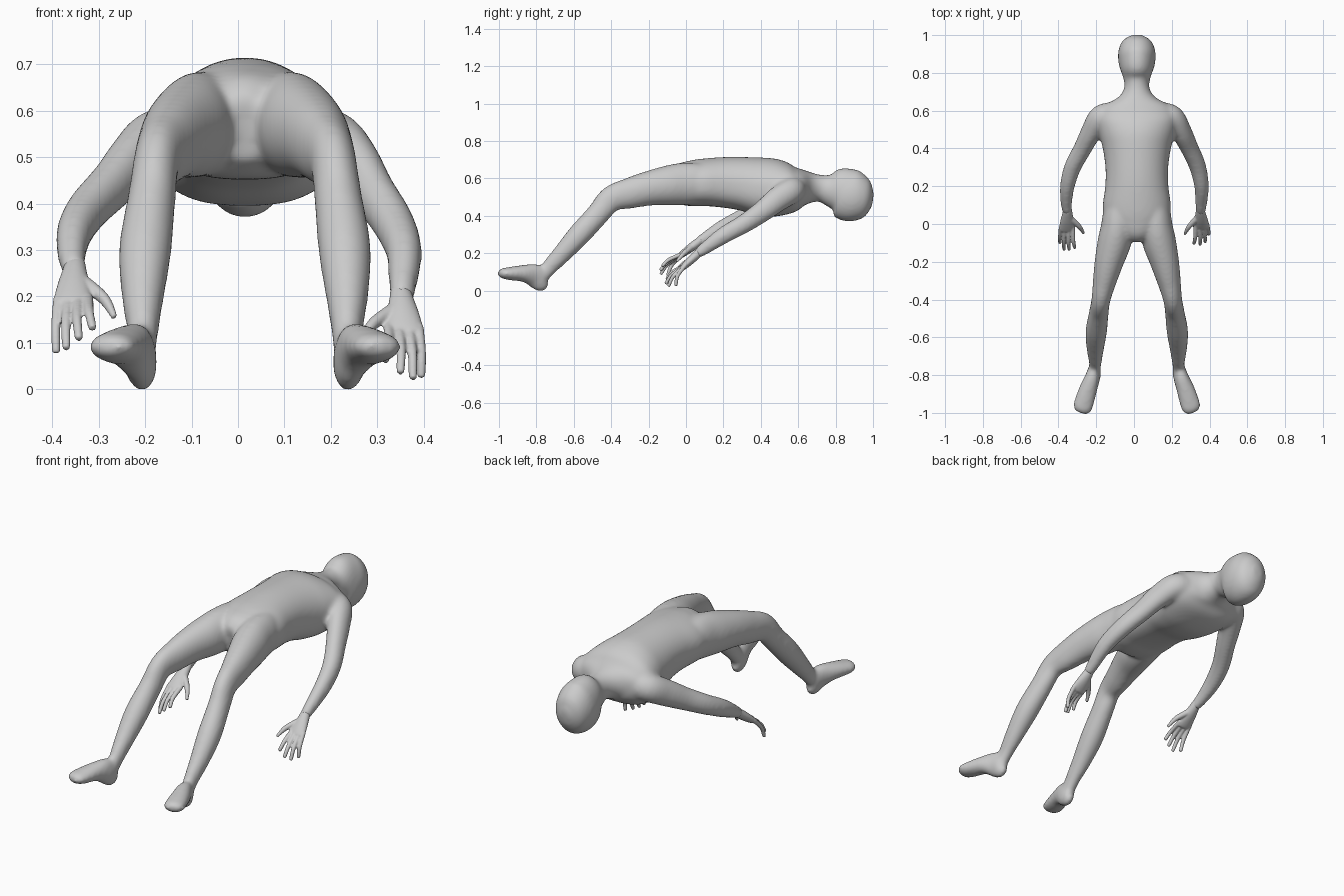
import bpy, bmesh, math
from mathutils import Vector

CX = 0.015  # body centre line


def spline(rows, steps=5):
    """Catmull-Rom through rows of (x, y, z, half_width, half_height)."""
    out = []
    for i in range(len(rows) - 1):
        p0, p1 = rows[max(i - 1, 0)], rows[i]
        p2, p3 = rows[i + 1], rows[min(i + 2, len(rows) - 1)]
        for k in range(steps):
            t = k / steps
            out.append([0.5 * (2 * b + (c - a) * t + (2 * a - 5 * b + 4 * c - d) * t * t
                               + (3 * b - a - 3 * c + d) * t ** 3)
                        for a, b, c, d in zip(p0, p1, p2, p3)])
    out.append(list(rows[-1]))
    return out


def tube(bm, rows, sides=28, flat=0.0):
    """Closed loft of ellipses along a smooth path; flat squares off the underside."""
    rows = spline(rows)
    rings = []
    for i, (x, y, z, a, b) in enumerate(rows):
        p, q = rows[max(i - 1, 0)], rows[min(i + 1, len(rows) - 1)]
        t = (Vector(q[:3]) - Vector(p[:3])).normalized()
        side = (Vector((1, 0, 0)) - t * t.x).normalized()
        up = t.cross(side)
        if up.z < 0:
            up = -up
        ring = []
        for k in range(sides):
            c, s = math.cos(2 * math.pi * k / sides), math.sin(2 * math.pi * k / sides)
            f = flat if s < 0 and y < 0.66 else 0
            c = math.copysign(abs(c) ** (1 - f), c)
            s = math.copysign(abs(s) ** (1 - f), s)
            ring.append(bm.verts.new(Vector((x, y, z)) + side * a * c + up * b * s))
        rings.append(ring)
    for r, s in zip(rings, rings[1:]):
        for k in range(sides):
            j = (k + 1) % sides
            bm.faces.new((r[k], r[j], s[j], s[k]))
    bm.faces.new(rings[0][::-1])
    bm.faces.new(rings[-1])


def finish(bm, name, voxel, smooth):
    """Fuse the tubes into one skin."""
    bmesh.ops.recalc_face_normals(bm, faces=bm.faces)
    mesh = bpy.data.meshes.new(name)
    bm.to_mesh(mesh)
    bm.free()
    ob = bpy.data.objects.new(name, mesh)
    bpy.context.collection.objects.link(ob)
    m = ob.modifiers.new("fuse", 'REMESH')
    m.mode = 'VOXEL'
    m.voxel_size = voxel
    m.use_smooth_shade = True
    m = ob.modifiers.new("soften", 'SMOOTH')
    m.factor = 0.5
    m.iterations = smooth


# torso, neck and head: (y, z, half width, half height)
torso = [(-.085, .56, .045, .07), (-.04, .568, .115, .108), (.03, .573, .17, .122), (.1, .579, .18, .127),
         (.2, .579, .167, .135), (.3, .572, .166, .143), (.4, .557, .18, .155), (.48, .549, .2, .154),
         (.56, .545, .214, .132), (.62, .55, .185, .1), (.67, .55, .1, .081), (.72, .547, .067, .072),
         (.77, .537, .071, .089), (.82, .532, .088, .127), (.87, .512, .099, .142), (.92, .5, .097, .131),
         (.97, .492, .075, .098), (1.0, .488, .027, .035)]

# leg and foot: (distance from centre line, y, z, half width, half height)
leg = [(.08, .18, .575, .06, .09), (.095, .06, .574, .082, .108), (.104, -.02, .57, .087, .113),
       (.12, -.1, .561, .089, .107), (.147, -.2, .546, .077, .093), (.17, -.3, .521, .063, .083),
       (.19, -.4, .49, .05, .07), (.201, -.47, .41, .052, .062), (.215, -.57, .3, .057, .061),
       (.22, -.66, .2, .046, .051), (.22, -.73, .125, .034, .043), (.222, -.77, .075, .03, .038)]
foot = [(.22, -.74, .048, .018, .024), (.222, -.768, .048, .033, .057), (.233, -.81, .08, .04, .064),
        (.256, -.87, .092, .048, .046), (.278, -.94, .091, .053, .036), (.29, -.98, .092, .05, .028),
        (.297, -1.001, .093, .028, .016)]

# arms from inside the shoulder to the wrist
arm_right = [(.13, .585, .545, .06, .065), (.2, .565, .535, .064, .07), (.25, .49, .488, .055, .067),
             (.29, .41, .425, .048, .058), (.335, .31, .357, .045, .051), (.358, .2, .295, .039, .046),
             (.355, .1, .225, .031, .034), (.352, .06, .195, .027, .026)]
arm_left = [(-.1, .585, .545, .06, .065), (-.175, .565, .535, .064, .07), (-.225, .49, .493, .055, .067),
            (-.272, .4, .44, .048, .058), (-.325, .3, .385, .045, .051), (-.353, .2, .335, .039, .046),
            (-.358, .11, .285, .031, .034), (-.352, .06, .255, .027, .026)]

bm = bmesh.new()
tube(bm, [(CX, y, z, a, b) for y, z, a, b in torso], 44, 0.25)
for s in (-1, 1):
    for part in (leg, foot):
        tube(bm, [(CX + s * x, y, z, a, b) for x, y, z, a, b in part])
tube(bm, arm_right)
tube(bm, arm_left)
finish(bm, "body", 0.009, 18)


def hand(name, s, wrist, knuckle, tips, thumb):
    """Palm, four fingers (outer to inner) and thumb."""
    bm = bmesh.new()
    w, k = Vector(wrist), Vector(knuckle)
    back = (w - k).normalized()
    tube(bm, [(*(w + back * .03), .022, .02), (*w, .026, .023), (*w.lerp(k, .5), .036, .022),
              (*k, .042, .016), (*(k - back * .012), .034, .01)], 20)
    for i, tip in enumerate(tips):
        base = k + Vector((s * (.031 - .021 * i), 0, 0)) + back * .015
        tip = Vector(tip)
        bend = base.lerp(tip, .55) + Vector((s * .003, -.012, .006))
        tube(bm, [(*base, .012, .012), (*bend, .0105, .0105), (*tip.lerp(bend, .1), .009, .009),
                  (*tip, .005, .005)], 12)
    base, tip = w.lerp(k, .35) - Vector((s * .018, 0, 0)), Vector(thumb)
    bend = base.lerp(tip, .55) + Vector((-s * .008, 0, .006))
    tube(bm, [(*base, .017, .017), (*bend, .013, .013), (*tip, .007, .007)], 12)
    finish(bm, name, 0.004, 4)


hand("right_hand", 1, (.352, .06, .195), (.358, -.015, .125),
     [(.395, -.055, .025), (.377, -.095, .022), (.35, -.11, .035), (.317, -.105, .06)], (.268, -.055, .105))
hand("left_hand", -1, (-.352, .06, .255), (-.356, -.03, .187),
     [(-.392, -.1, .078), (-.37, -.137, .087), (-.343, -.138, .108), (-.313, -.128, .13)], (-.266, -.05, .155))
